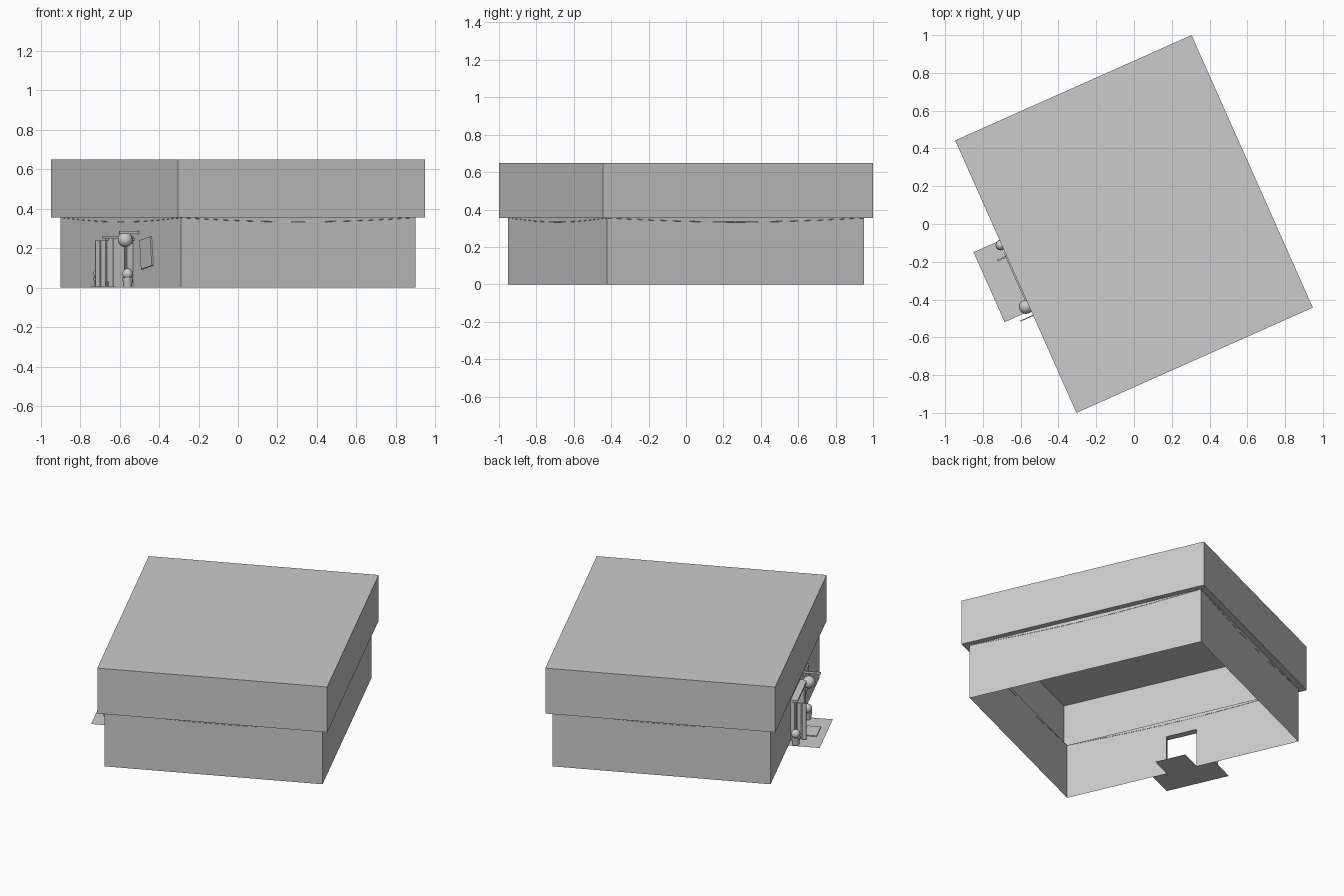
import bpy, bmesh
from math import radians, pi, sin
from mathutils import Matrix, Vector

cube = bpy.data.objects.get("Cube")
if cube:
    bpy.data.objects.remove(cube)

grey = bpy.data.materials.new("plain_grey")
grey.use_nodes = True
grey.diffuse_color = (0.6, 0.6, 0.6, 1)
grey.node_tree.nodes["Principled BSDF"].inputs["Base Color"].default_value = (0.6, 0.6, 0.6, 1)

TURN = Matrix.Rotation(radians(24), 4, 'Z')   # the house stands turned on its plot
RX, RY = 0.685, 0.7895                        # roof half sizes
WX, WY = 0.65, 0.752                          # wall half sizes
EAVE, TOP = 0.355, 0.648
DOOR = (-0.105, 0.09, 0.25)                   # door edges and height


def finish(name, bm, smooth=False):
    bm.transform(TURN)
    mesh = bpy.data.meshes.new(name)
    bm.to_mesh(mesh)
    bm.free()
    mesh.materials.append(grey)
    ob = bpy.data.objects.new(name, mesh)
    bpy.context.collection.objects.link(ob)
    for p in mesh.polygons:
        p.use_smooth = smooth
    return ob


def faces(name, polys):
    bm = bmesh.new()
    for poly in polys:
        bm.faces.new([bm.verts.new(p) for p in poly])
    bmesh.ops.remove_doubles(bm, verts=bm.verts, dist=0.0001)
    return finish(name, bm)


def box(name, x, y, z, tilt=0):
    bm = bmesh.new()
    size = [r[1] - r[0] for r in (x, y, z)]
    mid = Vector([(r[1] + r[0]) / 2 for r in (x, y, z)])
    bmesh.ops.create_cube(bm, size=1, matrix=Matrix.Translation(mid)
                          @ Matrix.Rotation(tilt, 4, 'X') @ Matrix.Diagonal((*size, 1)))
    return finish(name, bm)


def cone(name, at, r0, r1, height):
    bm = bmesh.new()
    bmesh.ops.create_cone(bm, cap_ends=True, segments=12, radius1=r0, radius2=r1, depth=height,
                          matrix=Matrix.Translation(Vector(at) + Vector((0, 0, height / 2))))
    return finish(name, bm)


def ball(name, at, r):
    bm = bmesh.new()
    bmesh.ops.create_uvsphere(bm, u_segments=16, v_segments=10, radius=r,
                              matrix=Matrix.Translation(at))
    return finish(name, bm, True)


def ring(hx, hy, z):
    return [(-hx, -hy, z), (hx, -hy, z), (hx, hy, z), (-hx, hy, z)]


def band(low, high):
    return [(low[i], low[(i + 1) % 4], high[(i + 1) % 4], high[i]) for i in range(4)]


# Roof: hollow flat box with a narrow soffit back to the walls
eave, top = ring(RX, RY, EAVE), ring(RX, RY, TOP)
faces("roof", band(eave, top) + [top] + band(ring(WX, WY, EAVE), eave))

# Walls: thin sheets, the last one notched for the doorway
walls = band(ring(WX, WY, 0), ring(WX, WY, EAVE))[:3]
d0, d1, dh = DOOR
outline = [(WY, 0), (d1, 0), (d1, dh), (d0, dh), (d0, 0), (-WY, 0), (-WY, EAVE), (WY, EAVE)]
walls.append([(-WX, y, z) for y, z in outline])
faces("walls", walls)

# Sagging cord under the eave on every side
for i, (a, b) in enumerate(band(ring(WX, WY, EAVE), ring(WX, WY, EAVE))[j][:2] for j in range(4)):
    curve = bpy.data.curves.new("eave_cord", 'CURVE')
    curve.dimensions = '3D'
    curve.bevel_depth = 0.0015
    curve.bevel_resolution = 0
    curve.materials.append(grey)
    line = curve.splines.new('POLY')
    line.points.add(12)
    for k, point in enumerate(line.points):
        p = Vector(a).lerp(Vector(b), k / 12)
        p.z -= 0.022 * sin(pi * k / 12)
        point.co = (*(TURN @ p), 1)
    bpy.context.collection.objects.link(bpy.data.objects.new("eave_cord", curve))

# Paving with a tongue through the doorway, and a doormat
faces("paving", [[(-0.837, -0.196, 0.002), (-WX, -0.196, 0.002), (-WX, d0, 0.002), (-0.5, d0, 0.002),
                  (-0.5, d1, 0.002), (-WX, d1, 0.002), (-WX, 0.209, 0.002), (-0.837, 0.209, 0.002)]])
box("doormat", (-0.79, -0.71), (-0.07, 0.06), (0.002, 0.008))

# Door frame: fluted posts and lintel
for side in (-1, 1):
    mid = (d0 + d1) / 2 + side * 0.125
    box("door_post", (-0.675, -WX), (mid - 0.022, mid + 0.022), (0, dh))
    for k in (-1, 0, 1):
        box("post_flute", (-0.682, -0.675), (mid + k * 0.014 - 0.004, mid + k * 0.014 + 0.004), (0.03, 0.24))
box("door_lintel", (-0.692, -WX), (-0.155, 0.137), (dh, dh + 0.012))

# Open door leaf made of three planks
for k in range(3):
    x = -0.74 + k * 0.03
    box("door_plank", (x, x + 0.026), (0.112, 0.122), (0.008, 0.24))

# Potted bushes on both sides of the door
for y in (-0.175, 0.185):
    cone("plant_pot", (-0.69, y, 0.002), 0.02, 0.028, 0.05)
    ball("bush", (-0.69, y, 0.07), 0.027)

# Globe lamp on its wall arm
ball("globe_lamp", (-0.7, -0.168, 0.243), 0.038)
box("lamp_arm", (-0.7, -WX), (-0.172, -0.164), (0.238, 0.248))
box("bracket_arm", (-0.76, -WX), (-0.228, -0.222), (0.272, 0.286))

# Tilted notice board on the wall
box("notice_board", (-0.658, -WX), (-0.395, -0.258), (0.102, 0.25), radians(-8))
